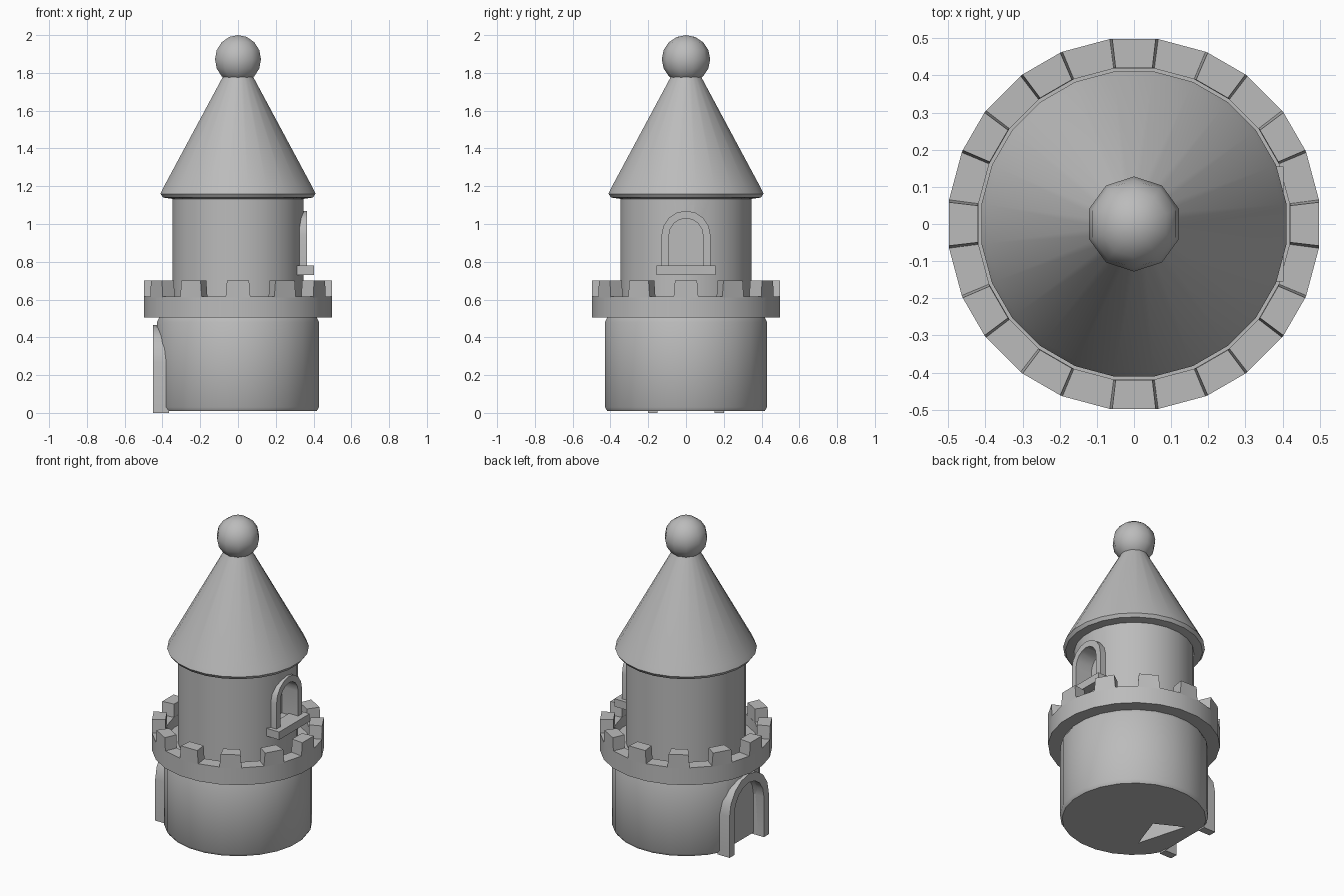
import bpy, bmesh, math
from mathutils import Vector

if "Cube" in bpy.data.objects:
    bpy.data.objects.remove(bpy.data.objects["Cube"])

stone = bpy.data.materials.new("grey_stone")
stone.diffuse_color = (0.5, 0.5, 0.5, 1)
stone.use_nodes = True
stone.node_tree.nodes["Principled BSDF"].inputs["Base Color"].default_value = stone.diffuse_color


def finish(name, bm, angle=35, shade=True):
    bmesh.ops.recalc_face_normals(bm, faces=bm.faces)
    me = bpy.data.meshes.new(name)
    bm.to_mesh(me)
    bm.free()
    me.materials.append(stone)
    ob = bpy.data.objects.new(name, me)
    bpy.context.collection.objects.link(ob)
    if shade:
        smooth(ob, angle)
    return ob


def smooth(ob, angle=35):
    bpy.ops.object.select_all(action='DESELECT')
    ob.select_set(True)
    bpy.context.view_layer.objects.active = ob
    bpy.ops.object.shade_smooth_by_angle(angle=math.radians(angle))


def lathe(name, profile, sides, angle=35):
    """Closed solid of revolution from (radius, z) points."""
    bm = bmesh.new()
    rings = []
    for r, z in profile:
        rings.append([bm.verts.new((r * math.cos(a), r * math.sin(a), z))
                      for a in (2 * math.pi * (i + 0.5) / sides for i in range(sides))])
    for a, b in zip(rings, rings[1:]):
        for i in range(sides):
            j = (i + 1) % sides
            bm.faces.new((a[i], a[j], b[j], b[i]))
    bm.faces.new(rings[0])
    bm.faces.new(rings[-1])
    return finish(name, bm, angle)


def arch(half, bottom, spring, steps=8):
    """Arch outline as (y, z) points, from one foot over to the other."""
    pts = [(half, bottom)]
    for i in range(steps + 1):
        a = math.pi * i / steps
        pts.append((half * math.cos(a), spring + half * math.sin(a)))
    return pts + [(-half, bottom)]


def prism(name, pts, x0, x1, shade=False):
    """Outline in the y-z plane extruded along x."""
    bm = bmesh.new()
    f = bm.faces.new([bm.verts.new((x0, y, z)) for y, z in pts])
    new = bmesh.ops.extrude_face_region(bm, geom=[f])['geom']
    verts = [v for v in new if isinstance(v, bmesh.types.BMVert)]
    bmesh.ops.translate(bm, verts=verts, vec=(x1 - x0, 0, 0))
    return finish(name, bm, 35, shade)


def arch_frame(name, outer, inner, x0, x1):
    return prism(name, outer + inner[::-1], x0, x1, True)


def cut(target, cutter):
    mod = target.modifiers.new("cut", 'BOOLEAN')
    mod.operation = 'DIFFERENCE'
    mod.solver = 'EXACT'
    mod.object = cutter
    bpy.ops.object.select_all(action='DESELECT')
    target.select_set(True)
    bpy.context.view_layer.objects.active = target
    bpy.ops.object.modifier_apply(modifier=mod.name)
    bpy.data.objects.remove(cutter)
    smooth(target)


# Lower tower with a recessed doorway on the left
base = lathe("lower_tower", [(0.42, 0.01), (0.433, 0.03), (0.433, 0.48), (0.42, 0.505)], 24)
door_in = arch(0.15, -0.05, 0.26)
cut(base, prism("door_cutter", door_in, -0.6, -0.375))

# Opening in the underside, behind the doorway
bm = bmesh.new()
f = bm.faces.new([bm.verts.new(p) for p in ((-0.2, -0.2, -0.1), (-0.12, 0.03, -0.1), (-0.29, 0.12, -0.1))])
up = bmesh.ops.extrude_face_region(bm, geom=[f])['geom']
bmesh.ops.translate(bm, verts=[v for v in up if isinstance(v, bmesh.types.BMVert)], vec=(0, 0, 0.3))
cut(base, finish("floor_cutter", bm, shade=False))

arch_frame("door_frame", arch(0.2, 0.0, 0.265), arch(0.15, 0.0, 0.26), -0.365, -0.45)

# Battlement ring and its twelve tapered merlons
lathe("battlement_ring", [(0.40, 0.505), (0.502, 0.505), (0.502, 0.617), (0.422, 0.617),
                          (0.422, 0.55), (0.33, 0.55)], 24)
bm = bmesh.new()
for k in range(12):
    mid = math.radians(30 * k)
    layers = []
    for z, spread in ((0.612, 7.5), (0.70, 6.7)):
        h = math.radians(spread)
        layers.append([bm.verts.new((r * math.cos(mid + s * h), r * math.sin(mid + s * h), z))
                       for r, s in ((0.423, -1), (0.502, -1), (0.502, 1), (0.423, 1))])
    lo, hi = layers
    bm.faces.new(lo)
    bm.faces.new(hi)
    for i in range(4):
        j = (i + 1) % 4
        bm.faces.new((lo[i], lo[j], hi[j], hi[i]))
finish("merlons", bm, 10)

# Upper tower with a recessed window on the right
drum = lathe("upper_tower", [(0.35, 0.53), (0.35, 1.15)], 24)
cut(drum, prism("window_cutter", arch(0.09, 0.77, 0.94), 0.25, 0.5))
arch_frame("window_frame", arch(0.13, 0.77, 0.94), arch(0.09, 0.77, 0.94), 0.31, 0.365)
prism("window_sill", [(-0.155, 0.73), (0.155, 0.73), (0.155, 0.78), (-0.155, 0.78)], 0.30, 0.402)

# Conical roof and ball finial
lathe("roof", [(0.33, 1.13), (0.40, 1.14), (0.414, 1.16), (0.40, 1.19), (0.075, 1.79)], 24)
bm = bmesh.new()
bmesh.ops.create_uvsphere(bm, u_segments=10, v_segments=8, radius=0.128)
bmesh.ops.translate(bm, verts=bm.verts, vec=Vector((0, 0, 1.872)))
finish("ball_finial", bm, 60)
